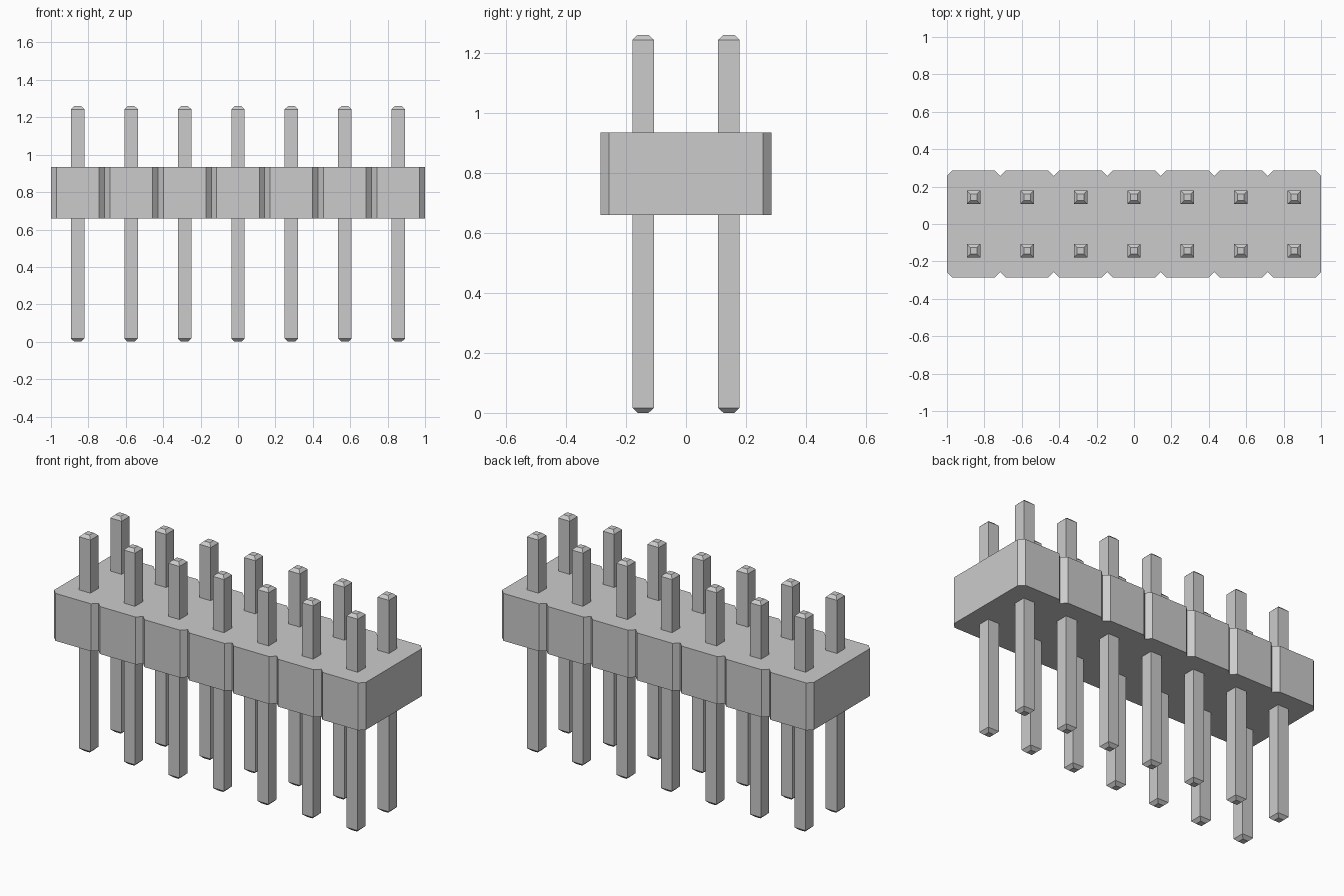
import bpy
import bmesh

cube = bpy.data.objects.get("Cube")
if cube:
    bpy.data.objects.remove(cube, do_unlink=True)

COLUMNS = 7
PITCH = 2 / COLUMNS
DEPTH = PITCH            # half the depth of the two-row housing
CHAMFER = 0.029
BODY_LOW, BODY_HIGH = 0.66, 0.935
PIN_TOP = 1.26
PIN_HALF, TIP_HALF, TIP_HEIGHT = 0.036, 0.018, 0.017

grey = bpy.data.materials.new("plain grey")
grey.use_nodes = True
grey.diffuse_color = (0.6, 0.6, 0.6, 1)
grey.node_tree.nodes["Principled BSDF"].inputs["Base Color"].default_value = grey.diffuse_color


def add_object(name, bm):
    bmesh.ops.recalc_face_normals(bm, faces=bm.faces)
    mesh = bpy.data.meshes.new(name)
    bm.to_mesh(mesh)
    bm.free()
    mesh.materials.append(grey)
    obj = bpy.data.objects.new(name, mesh)
    bpy.context.collection.objects.link(obj)
    return obj


# Housing: scalloped outline with a notch between neighbouring columns
def make_housing():
    front = []
    for i in range(COLUMNS):
        left = -1 + i * PITCH
        right = left + PITCH
        front += [(left, -DEPTH + CHAMFER), (left + CHAMFER, -DEPTH), (right - CHAMFER, -DEPTH)]
    front.append((1, -DEPTH + CHAMFER))
    outline = front + [(-x, -y) for x, y in front]
    bm = bmesh.new()
    base = bm.faces.new([bm.verts.new((x, y, BODY_LOW)) for x, y in outline])
    top = bmesh.ops.extrude_face_region(bm, geom=[base], use_keep_orig=True)["geom"]
    verts = [v for v in top if isinstance(v, bmesh.types.BMVert)]
    bmesh.ops.translate(bm, verts=verts, vec=(0, 0, BODY_HIGH - BODY_LOW))
    return add_object("housing", bm)


# Pin: square bar with a tapered tip at each end
def make_pin(name, x, y):
    bm = bmesh.new()
    levels = [(0, TIP_HALF), (TIP_HEIGHT, PIN_HALF),
              (PIN_TOP - TIP_HEIGHT, PIN_HALF), (PIN_TOP, TIP_HALF)]
    rings = [[bm.verts.new((sx * h, sy * h, z))
              for sx, sy in ((-1, -1), (1, -1), (1, 1), (-1, 1))] for z, h in levels]
    for low, high in zip(rings, rings[1:]):
        for k in range(4):
            n = (k + 1) % 4
            bm.faces.new((low[k], low[n], high[n], high[k]))
    bm.faces.new(rings[0][::-1])
    bm.faces.new(rings[-1])
    add_object(name, bm).location = (x, y, 0)


make_housing()
for row, y in (("front", -PITCH / 2), ("back", PITCH / 2)):
    for i in range(COLUMNS):
        make_pin(f"{row}_pin_{i + 1}", -1 + (i + 0.5) * PITCH, y)
